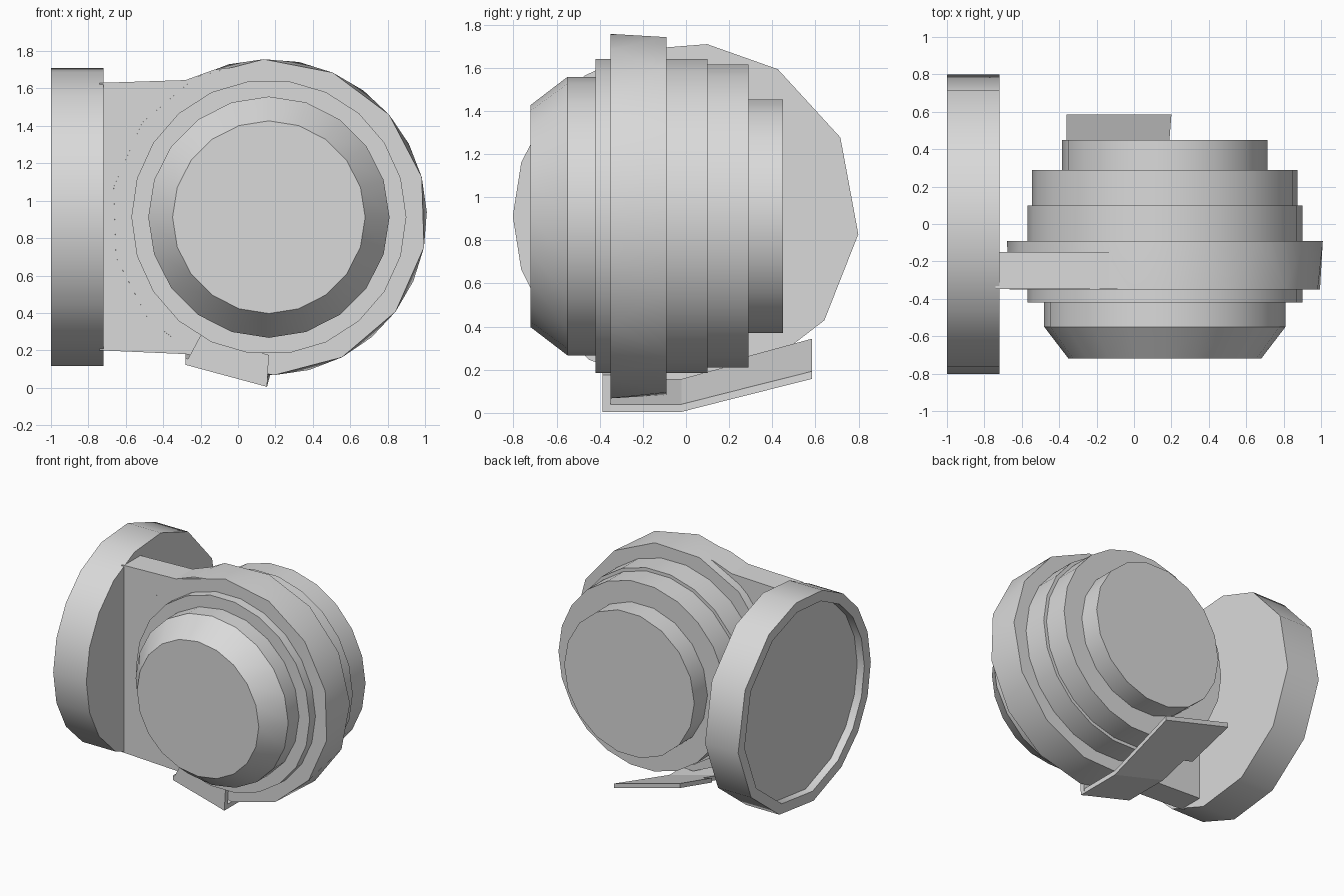
import bpy, bmesh, math
from mathutils import Vector

if "Cube" in bpy.data.objects:
    bpy.data.objects.remove(bpy.data.objects["Cube"], do_unlink=True)

grey = bpy.data.materials.new("plain_grey")
grey.use_nodes = True
colour = (0.7, 0.7, 0.7, 1)
grey.diffuse_color = colour
grey.node_tree.nodes["Principled BSDF"].inputs["Base Color"].default_value = colour

CX, CZ = 0.165, 0.912  # axis of the round body


def finish(name, bm, smooth=30):
    """Turn a bmesh into a shaded, coloured object."""
    bmesh.ops.recalc_face_normals(bm, faces=bm.faces)
    mesh = bpy.data.meshes.new(name)
    bm.to_mesh(mesh)
    bm.free()
    mesh.materials.append(grey)
    ob = bpy.data.objects.new(name, mesh)
    bpy.context.collection.objects.link(ob)
    bpy.ops.object.select_all(action='DESELECT')
    ob.select_set(True)
    bpy.context.view_layer.objects.active = ob
    if smooth:
        bpy.ops.object.shade_smooth_by_angle(angle=math.radians(smooth))
    return ob


def loft(name, loops, smooth=30):
    """Bridge equal-length loops of points and cap both ends."""
    bm = bmesh.new()
    rows = [[bm.verts.new(p) for p in loop] for loop in loops]
    n = len(rows[0])
    for a, b in zip(rows, rows[1:]):
        for i in range(n):
            j = (i + 1) % n
            bm.faces.new((a[i], a[j], b[j], b[i]))
    bm.faces.new(rows[0])
    bm.faces.new(rows[-1])
    return finish(name, bm, smooth)


def ring(y, r, sides, turn=0.0):
    """Circle around the body axis at depth y."""
    angles = [math.radians(turn) + math.tau * i / sides for i in range(sides)]
    return [(CX + r * math.cos(a), y, CZ + r * math.sin(a)) for a in angles]


# Round body, stepped along y
loft("front_cap", [ring(-0.40, 0.645, 20), ring(-0.55, 0.645, 20), ring(-0.72, 0.515, 20)])
for name, y0, y1, r, sides in (
        ("front_collar", -0.42, -0.33, 0.735, 22),
        ("rear_collar", -0.11, 0.10, 0.735, 22),
        ("rear_drum", 0.08, 0.29, 0.71, 22),
        ("back_cap", 0.27, 0.45, 0.55, 18)):
    loft(name, [ring(y0, r, sides), ring(y1, r, sides)])

# Wide faceted housing ring, made of triangles between two turned polygons
bm = bmesh.new()
N = 14
front = [bm.verts.new(p) for p in ring(-0.35, 0.845, N, -11)]
back = [bm.verts.new(p) for p in ring(-0.09, 0.845, N, -11 + 180 / N)]
for i in range(N):
    j = (i + 1) % N
    bm.faces.new((front[i], front[j], back[i]))
    bm.faces.new((front[j], back[j], back[i]))
bm.faces.new(front)
bm.faces.new(back)
finish("housing_ring", bm, 20)

# Flat outlet duct from the housing to the flange
outline = [(-0.74, 0.2), (-0.28, 0.18), (0.1, 0.1), (0.1, 1.73),
           (-0.13, 1.70), (-0.28, 1.645), (-0.74, 1.63)]
loft("outlet_duct", [[(x, y, z) for x, z in outline] for y in (-0.348, -0.15)], 0)

# Flange disc with a shallow recess on its outer face
FLANGE_ANGLES = [-6, 27, 58, 83, 106, 126, 144, 162, 180, 198, 216, 236, 262, 292, 323]


def flange_loop(x, r):
    return [(x, r * math.cos(math.radians(a)), CZ + r * math.sin(math.radians(a)))
            for a in FLANGE_ANGLES]


loft("outlet_flange", [flange_loop(-0.72, 0.803), flange_loop(-1.0, 0.803),
                       flange_loop(-1.0, 0.725), flange_loop(-0.94, 0.725)], 34)

# Thin tilted foot plate, bent upward toward the back
THICK = 0.035


def foot_z(x, y):
    return 0.005 + max(0, y + 0.02) * 0.273 + (0.155 - x) * 0.27


def slab(name, corners):
    low = [(x, y, foot_z(x, y)) for x, y in corners]
    high = [(x, y, z + THICK) for x, y, z in low]
    return loft(name, [low, high], 0)


slab("foot_front", [(-0.28, -0.385), (0.155, -0.385), (0.155, -0.02), (-0.28, -0.02)])
slab("foot_middle", [(-0.28, -0.02), (0.155, -0.02), (0.17, 0.2), (-0.28, 0.2)])
slab("foot_rear", [(-0.36, 0.2), (0.17, 0.2), (0.2, 0.585), (-0.36, 0.585)])

# Upright tab at the front of the foot
tab = [(-0.28, 0.13), (0.155, 0.005), (0.165, 0.175), (-0.2, 0.28)]
loft("foot_tab", [[(x, y, z) for x, z in tab] for y in (-0.387, -0.35)], 0)
